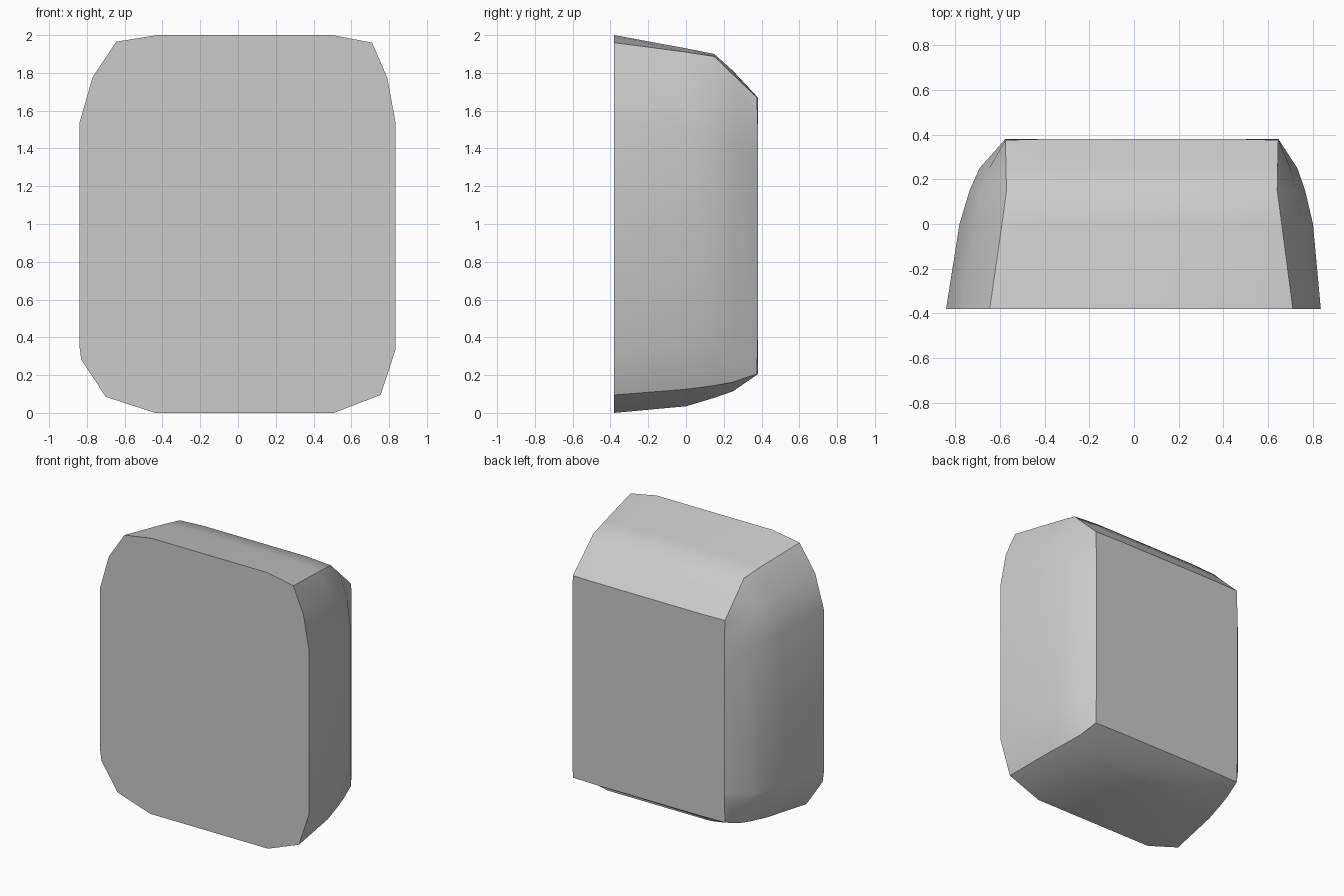
import bpy
import bmesh
from mathutils import Vector

cube = bpy.data.objects.get("Cube")
if cube:
    bpy.data.objects.remove(cube, do_unlink=True)

grey = bpy.data.materials.new("plain_grey")
grey.use_nodes = True
colour = (0.6, 0.6, 0.6, 1)
grey.diffuse_color = colour
grey.node_tree.nodes["Principled BSDF"].inputs["Base Color"].default_value = colour

# Sections from front to back: depth, four corners (x, z), outermost top, right, bottom, left
sections = [
    (-0.38, [(-.645, 1.965), (.71, 1.96), (.755, .095), (-.70, .085)], (2.0, .835, 0, -.84)),
    (0.0, [(-.59, 1.915), (.66, 1.91), (.72, .125), (-.65, .12)], (1.93, .80, .035, -.78)),
    (0.15, [(-.57, 1.89), (.64, 1.887), (.69, .145), (-.62, .14)], (1.90, .765, .08, -.735)),
    (0.25, [(-.572, 1.79), (.642, 1.79), (.67, .163), (-.60, .16)], (1.81, .73, .115, -.69)),
    (0.375, [(-.575, 1.67), (.645, 1.67), (.645, .205), (-.575, .205)], (1.67, .645, .205, -.575)),
]
# Bulge of each side between its corners: (fraction along, share of the full bulge)
bulges = [
    [(.16, 1), (.845, 1)],
    [(.10, .63), (.23, 1), (.87, 1)],
    [(.17, 1), (.82, 1)],
    [(.104, .93), (.145, 1), (.77, 1), (.90, .63)],
]

bm = bmesh.new()
rings, corner_ids = [], []
for depth, corners, extents in sections:
    ring, ids = [], []
    for side in range(4):
        a, b = Vector(corners[side]), Vector(corners[(side + 1) % 4])
        ids.append(len(ring))
        ring.append(bm.verts.new((a.x, depth, a.y)))
        axis = 1 - side % 2
        for t, share in bulges[side]:
            p = a.lerp(b, t)
            p[axis] += (extents[side] - p[axis]) * share
            # Slight dome along the rear rim
            y = depth + (0.005 if depth > 0.3 else 0)
            ring.append(bm.verts.new((p.x, y, p.y)))
    rings.append(ring)
    corner_ids = ids

# Skin between sections, with front and rear caps
count = len(rings[0])
for near, far in zip(rings, rings[1:]):
    for i in range(count):
        j = (i + 1) % count
        bm.faces.new((near[i], near[j], far[j], far[i]))
caps = [bm.faces.new(rings[0]), bm.faces.new(rings[-1])]
bmesh.ops.recalc_face_normals(bm, faces=bm.faces)

# Smooth sides with crisp rims and corner ridges
for face in bm.faces:
    face.smooth = True
for cap in caps:
    for edge in cap.edges:
        edge.smooth = False
for near, far in zip(rings, rings[1:]):
    for i in corner_ids:
        bm.edges.get((near[i], far[i])).smooth = False

mesh = bpy.data.meshes.new("rounded_block")
bm.to_mesh(mesh)
bm.free()
mesh.materials.append(grey)
block = bpy.data.objects.new("rounded_block", mesh)
bpy.context.collection.objects.link(block)
